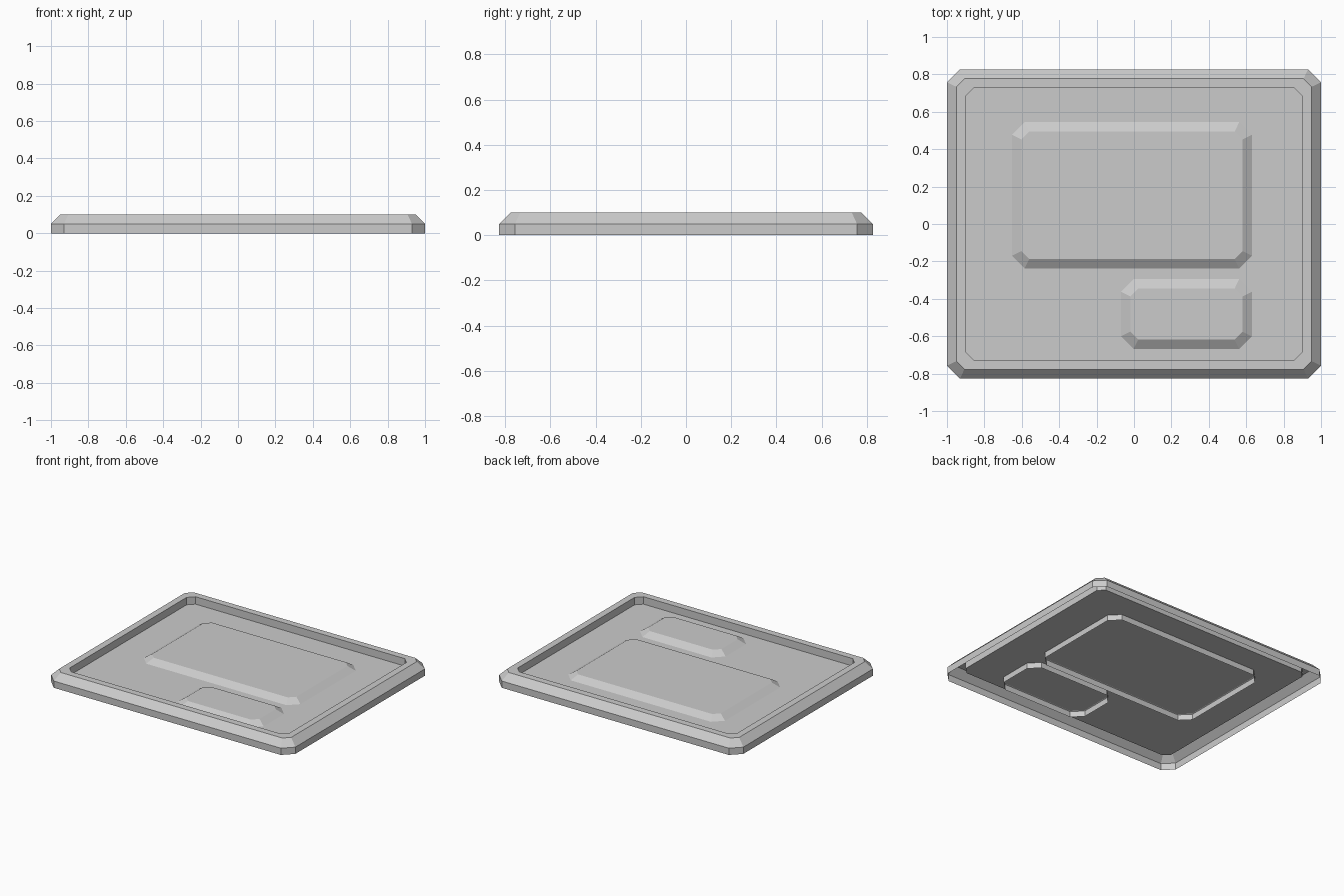
import bpy, bmesh

if "Cube" in bpy.data.objects:
    bpy.data.objects.remove(bpy.data.objects["Cube"])


def ring(bm, x0, x1, y0, y1, cut, z):
    """Rectangle with clipped corners, counter-clockwise from above."""
    c = cut
    pts = [(x0 + c, y0), (x1 - c, y0), (x1, y0 + c), (x1, y1 - c),
           (x1 - c, y1), (x0 + c, y1), (x0, y1 - c), (x0, y0 + c)]
    return [bm.verts.new((x, y, z)) for x, y in pts]


def shell(name, bounds, steps):
    """Loft rings given as (inset, corner cut, z); cap the last, leave the underside open."""
    x0, x1, y0, y1 = bounds
    bm = bmesh.new()
    rings = [ring(bm, x0 + i, x1 - i, y0 + i, y1 - i, cut, z) for i, cut, z in steps]
    for a, b in zip(rings, rings[1:]):
        for k in range(8):
            n = (k + 1) % 8
            bm.faces.new((a[k], a[n], b[n], b[k]))
    bm.faces.new(rings[-1])
    mesh = bpy.data.meshes.new(name)
    bm.to_mesh(mesh)
    bm.free()
    obj = bpy.data.objects.new(name, mesh)
    bpy.context.collection.objects.link(obj)
    return obj


# Tray: outer wall, bevel, flat rim, inner wall and sunken floor
FLOOR = 0.045
shell("tray_frame", (-1.0, 1.0, -0.827, 0.827),
      [(0, 0.07, 0), (0, 0.07, 0.05), (0.05, 0.043, 0.10),
       (0.10, 0.043, 0.10), (0.10, 0.043, FLOOR)])

# Raised pads: skirt below the floor, shallow sloped sides, flat top
pad_steps = [(0, 0.07, 0), (0, 0.07, FLOOR - 0.003),
             (0.055, 0.042, FLOOR + 0.032)]
shell("large_pad", (-0.657, 0.635, -0.242, 0.549), pad_steps)
shell("small_pad", (-0.075, 0.635, -0.673, -0.290), pad_steps)
